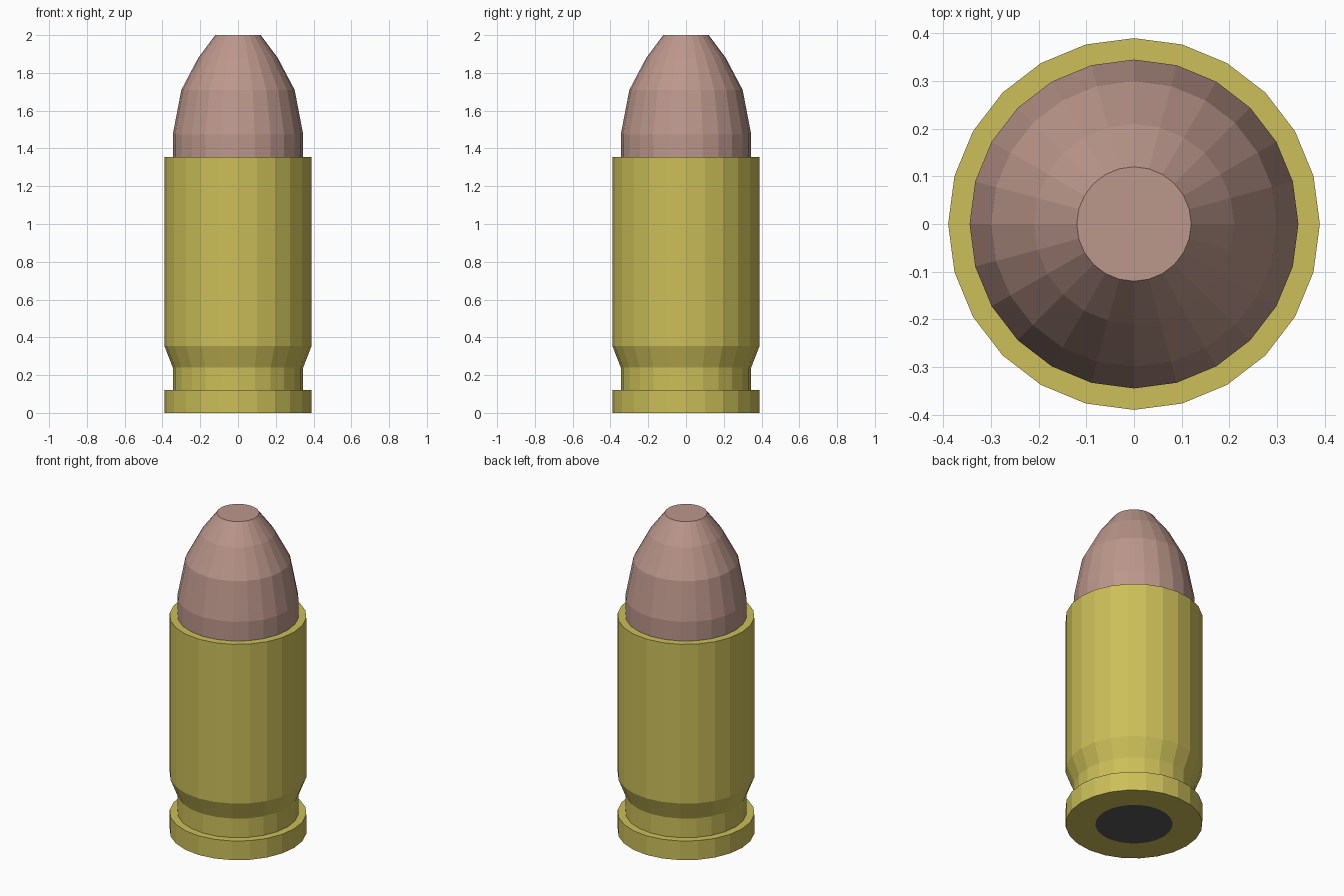
import bpy, bmesh
from math import cos, sin, tau

if "Cube" in bpy.data.objects:
    bpy.data.objects.remove(bpy.data.objects["Cube"])

SIDES = 24


def material(name, colour):
    mat = bpy.data.materials.new(name)
    mat.diffuse_color = (*colour, 1)
    mat.use_nodes = True
    mat.node_tree.nodes["Principled BSDF"].inputs["Base Color"].default_value = mat.diffuse_color
    return mat


def lathe(name, profile, mat):
    """Turn (radius, z) points, listed bottom to top, into a capped solid."""
    bm = bmesh.new()
    rings = [[bm.verts.new((r * cos(tau * i / SIDES), r * sin(tau * i / SIDES), z))
              for i in range(SIDES)] for r, z in profile]
    for low, high in zip(rings, rings[1:]):
        for i in range(SIDES):
            j = (i + 1) % SIDES
            bm.faces.new((low[i], low[j], high[j], high[i]))
    bm.faces.new(rings[0][::-1])
    bm.faces.new(rings[-1])
    mesh = bpy.data.meshes.new(name)
    bm.to_mesh(mesh)
    bm.free()
    mesh.materials.append(mat)
    obj = bpy.data.objects.new(name, mesh)
    bpy.context.collection.objects.link(obj)
    return obj


brass = material("brass", (0.60, 0.52, 0.10))
copper = material("copper", (0.50, 0.31, 0.26))
dark = material("dark_metal", (0.10, 0.10, 0.10))

# Casing: primer pocket, rim, extractor groove, taper, straight wall
lathe("casing", [(0.22, 0.06), (0.22, 0), (0.39, 0), (0.39, 0.12), (0.345, 0.12),
                 (0.345, 0.24), (0.39, 0.355), (0.39, 1.355)], brass)

# Blunt-nosed tip seated in the casing
lathe("tip", [(0.345, 1.30), (0.345, 1.475), (0.30, 1.71), (0.21, 1.88),
              (0.12, 2.0)], copper)

# Primer disc flush with the base
lathe("primer", [(0.22, 0), (0.22, 0.06)], dark)
